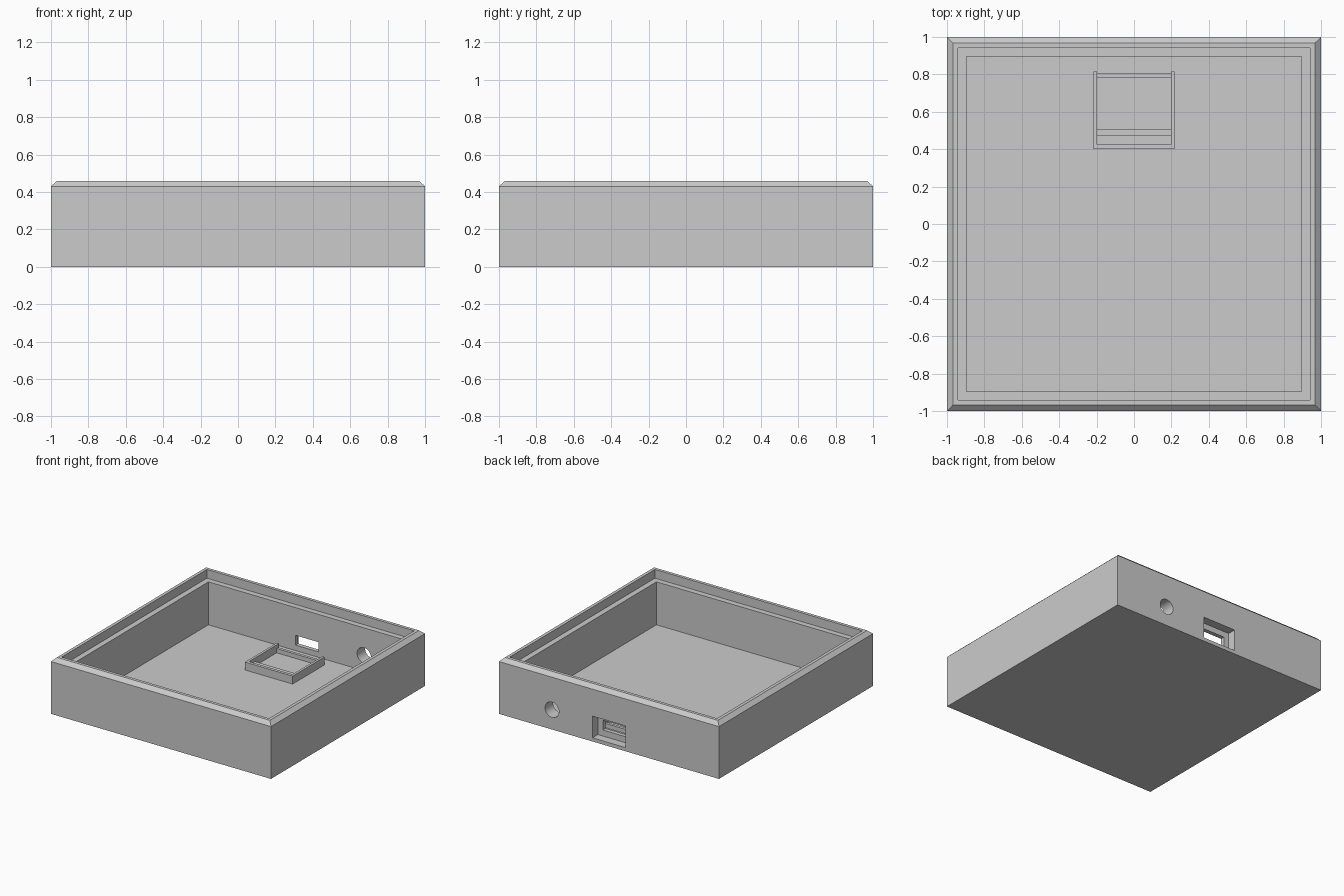
import bpy
import bmesh
import math

cube = bpy.data.objects.get("Cube")
if cube:
    bpy.data.objects.remove(cube, do_unlink=True)

grey = bpy.data.materials.new("light_grey_plastic")
grey.use_nodes = True
colour = (0.6, 0.6, 0.6, 1)
grey.diffuse_color = colour
grey.node_tree.nodes["Principled BSDF"].inputs["Base Color"].default_value = colour


def finish(name, bm):
    """Turn a bmesh into a named grey object."""
    bmesh.ops.recalc_face_normals(bm, faces=bm.faces)
    mesh = bpy.data.meshes.new(name)
    bm.to_mesh(mesh)
    bm.free()
    mesh.materials.append(grey)
    obj = bpy.data.objects.new(name, mesh)
    bpy.context.collection.objects.link(obj)
    return obj


def box(name, xs, ys, zs):
    """Box spanning the given ranges on each axis."""
    bm = bmesh.new()
    bmesh.ops.create_cube(bm, size=1)
    for v in bm.verts:
        for i, (low, high) in enumerate((xs, ys, zs)):
            v.co[i] = high if v.co[i] > 0 else low
    return finish(name, bm)


def cut(target, cutter):
    """Subtract the cutter from the target and remove it."""
    cutter.hide_render = True
    mod = target.modifiers.new("cut", "BOOLEAN")
    mod.operation = "DIFFERENCE"
    mod.solver = "EXACT"
    mod.object = cutter
    bpy.context.view_layer.objects.active = target
    bpy.ops.object.modifier_apply(modifier=mod.name)
    bpy.data.objects.remove(cutter, do_unlink=True)


# Square tray: half width and height of each ring, from base over rim to floor
FLOOR = 0.035
profile = [(1, 0), (1, 0.43), (0.968, 0.46), (0.942, 0.46),
           (0.942, 0.388), (0.896, 0.388), (0.896, FLOOR)]
bm = bmesh.new()
rings = [[bm.verts.new((sx * r, sy * r, z))
          for sx, sy in ((-1, -1), (1, -1), (1, 1), (-1, 1))]
         for r, z in profile]
for a, b in zip(rings, rings[1:]):
    for i in range(4):
        j = (i + 1) % 4
        bm.faces.new((a[i], a[j], b[j], b[i]))
bm.faces.new(rings[0])
bm.faces.new(rings[-1])
tray = finish("tray", bm)

# Stepped connector port through the back wall
cut(tray, box("port_recess_cutter", (-0.15, 0.15), (0.93, 1.1), (0.03, 0.208)))
cut(tray, box("port_opening_cutter", (-0.105, 0.105), (0.8, 1.05), (0.08, 0.16)))

# Round cable hole beside the port
bm = bmesh.new()
bmesh.ops.create_cone(bm, cap_ends=True, segments=48, radius1=0.063,
                      radius2=0.063, depth=0.4)
hole = finish("cable_hole_cutter", bm)
hole.rotation_euler.x = math.pi / 2
hole.location = (0.518, 0.95, 0.162)
bpy.context.view_layer.update()
cut(tray, hole)

# Board cradle on the floor: tall walls on three sides, two low support bars
base, wall_top, bar_top = FLOOR - 0.005, 0.1, 0.07
box("cradle_front_wall", (-0.217, 0.217), (0.4, 0.425), (base, wall_top))
for side, s in (("left", 1), ("right", -1)):
    box("cradle_" + side + "_wall", sorted((s * 0.197, s * 0.217)),
        (0.425, 0.815), (base, wall_top))
for name, ys in (("front", (0.473, 0.505)), ("back", (0.783, 0.807))):
    box("cradle_" + name + "_support", (-0.197, 0.197), ys, (base, bar_top))

# Smooth the round hole only
bpy.ops.object.select_all(action="DESELECT")
tray.select_set(True)
bpy.context.view_layer.objects.active = tray
bpy.ops.object.shade_smooth_by_angle(angle=math.radians(25))
